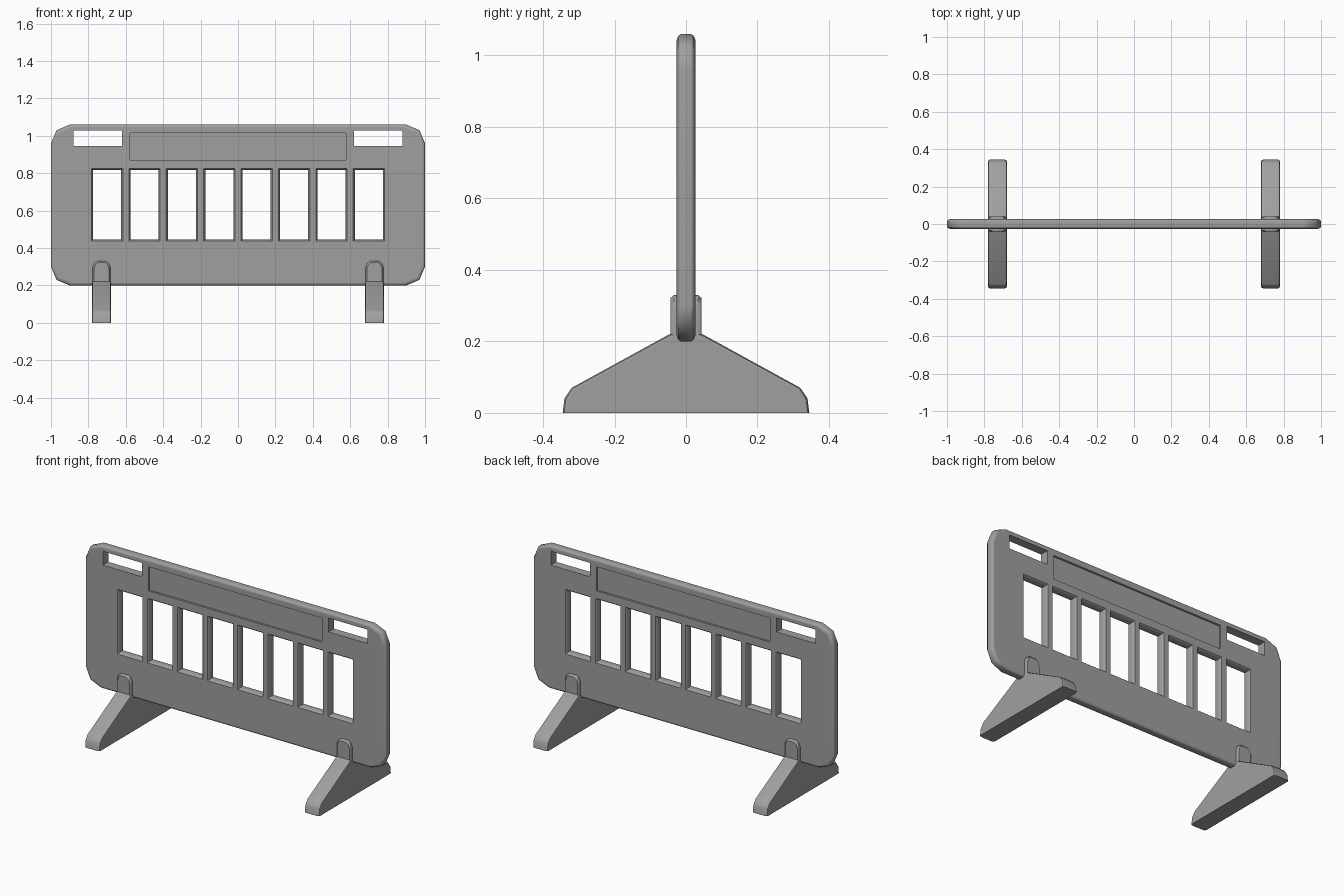
import bpy, bmesh, math

cube = bpy.data.objects.get("Cube")
if cube:
    bpy.data.objects.remove(cube, do_unlink=True)

grey = bpy.data.materials.new("grey plastic")
grey.use_nodes = True
colour = (0.35, 0.35, 0.35, 1)
grey.diffuse_color = colour
grey.node_tree.nodes["Principled BSDF"].inputs["Base Color"].default_value = colour


def loft(bm, outline, centre, layers, axis="Y"):
    """Stack copies of a convex outline, grown per layer about its centre."""
    cu, cv = centre
    hu = max(abs(u - cu) for u, v in outline)
    hv = max(abs(v - cv) for u, v in outline)
    rings = []
    for depth, grow in layers:
        ring = []
        for u, v in outline:
            a = cu + (u - cu) * (1 + grow / hu)
            b = cv + (v - cv) * (1 + grow / hv)
            ring.append(bm.verts.new((a, depth, b) if axis == "Y" else (depth, a, b)))
        rings.append(ring)
    n = len(outline)
    for low, high in zip(rings, rings[1:]):
        for i in range(n):
            j = (i + 1) % n
            bm.faces.new((low[i], low[j], high[j], high[i]))
    bm.faces.new(rings[0])
    bm.faces.new(rings[-1])


def both_sides(half):
    return [(-d, g) for d, g in half] + [(d, g) for d, g in reversed(half)]


def rect(x0, x1, z0, z1):
    return [(x0, z0), (x1, z0), (x1, z1), (x0, z1)]


def make(name, bm):
    bmesh.ops.recalc_face_normals(bm, faces=bm.faces)
    mesh = bpy.data.meshes.new(name)
    bm.to_mesh(mesh)
    bm.free()
    mesh.materials.append(grey)
    ob = bpy.data.objects.new(name, mesh)
    bpy.context.collection.objects.link(ob)
    return ob


def activate(ob):
    bpy.ops.object.select_all(action="DESELECT")
    ob.select_set(True)
    bpy.context.view_layer.objects.active = ob


def smooth(ob, angle=42):
    activate(ob)
    bpy.ops.object.shade_smooth_by_angle(angle=math.radians(angle))
    mod = ob.modifiers.new("Weighted normals", "WEIGHTED_NORMAL")
    mod.keep_sharp = True


# Panel with clipped corners and a rounded rim
T, MID, HALF = 0.026, 0.63, 0.43
corner = [(1.0, HALF - 0.1), (0.97, HALF - 0.03), (0.9, HALF)]
quarter = corner + [(-x, z) for x, z in reversed(corner)]
outline = [(x, MID + z) for x, z in quarter + [(-x, -z) for x, z in quarter]]
bm = bmesh.new()
loft(bm, outline, (0, MID), both_sides([(T, -0.016), (0.022, -0.005), (0.014, 0)]))
panel = make("barrier_panel", bm)

# Cutter: flared windows, hand holes and the sign recess on both faces
bm = bmesh.new()
flare = both_sides([(0.034, 0.017), (0.024, 0.007), (0.014, 0)])
for i in range(8):
    x = -0.7 + 0.2 * i
    loft(bm, rect(x - 0.075, x + 0.075, 0.446, 0.816), (x, 0.631), flare)
for side in (-1, 1):
    x = side * 0.75
    loft(bm, rect(x - 0.13, x + 0.13, 0.945, 1.028), (x, 0.9865), [(-0.04, 0), (0.04, 0)])
    loft(bm, rect(-0.577, 0.577, 0.872, 1.016), (0, 0.944),
         [(side * 0.014, 0), (side * 0.04, 0)])
cutter = make("opening_cutter", bm)
cutter.hide_render = True
cut = panel.modifiers.new("Openings", "BOOLEAN")
cut.operation = "DIFFERENCE"
cut.solver = "EXACT"
cut.object = cutter
activate(panel)
bpy.ops.object.modifier_apply(modifier=cut.name)
bpy.data.objects.remove(cutter, do_unlink=True)
smooth(panel)

# Feet and the lugs that clasp the panel
half_foot = [(0.345, 0), (0.34, 0.04), (0.32, 0.07), (0.043, 0.222)]
foot_outline = half_foot + [(-y, z) for y, z in reversed(half_foot)]
half_lug = [(0.048, 0.2), (0.048, 0.295), (0.04, 0.318), (0.022, 0.33)]
for name, x in (("right", -0.73), ("left", 0.73)):
    bm = bmesh.new()
    loft(bm, foot_outline, (0, 0),
         [(x - 0.05, -0.012), (x - 0.047, -0.004), (x - 0.038, 0),
          (x + 0.038, 0), (x + 0.047, -0.004), (x + 0.05, -0.012)], axis="X")
    smooth(make(name + "_foot", bm))

    lug = [(x + u, z) for u, z in half_lug] + [(x - u, z) for u, z in reversed(half_lug)]
    bm = bmesh.new()
    loft(bm, lug, (x, 0.2), both_sides([(0.043, -0.008), (0.034, 0)]))
    smooth(make(name + "_lug", bm))
